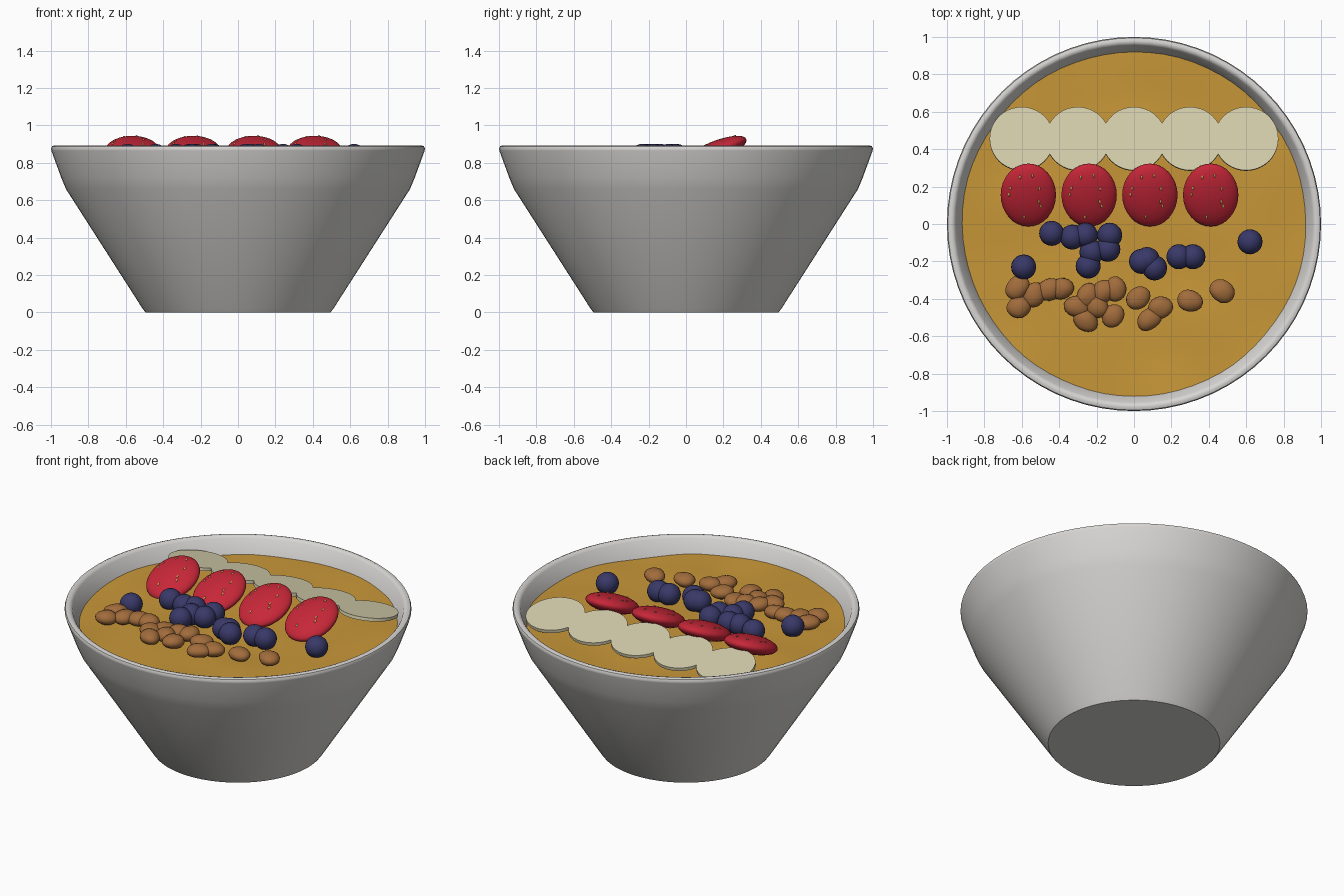
import bpy, bmesh, math, random
from mathutils import Matrix, Vector, noise

random.seed(4)
if "Cube" in bpy.data.objects:
    bpy.data.objects.remove(bpy.data.objects["Cube"])


def material(name, rgb):
    m = bpy.data.materials.new(name)
    m.use_nodes = True
    m.diffuse_color = (*rgb, 1)
    bsdf = m.node_tree.nodes["Principled BSDF"]
    bsdf.inputs["Base Color"].default_value = (*rgb, 1)
    bsdf.inputs["Roughness"].default_value = 0.5
    return m


CERAMIC = material("white ceramic", (0.68, 0.67, 0.65))
PORRIDGE = material("golden porridge", (0.58, 0.31, 0.04))
BANANA = material("banana cream", (0.68, 0.63, 0.42))
RED = material("strawberry red", (0.57, 0.02, 0.04))
SEED = material("seed tan", (0.62, 0.36, 0.09))
BLUE = material("blueberry navy", (0.04, 0.04, 0.14))
NUT = material("nut brown", (0.36, 0.15, 0.045))


def finish(bm, name, mat, angle=40):
    bmesh.ops.recalc_face_normals(bm, faces=bm.faces)
    mesh = bpy.data.meshes.new(name)
    bm.to_mesh(mesh)
    bm.free()
    mesh.materials.append(mat)
    ob = bpy.data.objects.new(name, mesh)
    bpy.context.collection.objects.link(ob)
    bpy.ops.object.select_all(action="DESELECT")
    ob.select_set(True)
    bpy.context.view_layer.objects.active = ob
    bpy.ops.object.shade_smooth_by_angle(angle=math.radians(angle))
    return ob


def lathe(profile, steps=72):
    """Spin a radius/height profile about the vertical axis."""
    bm = bmesh.new()
    vs = [bm.verts.new((r, 0, z)) for r, z in profile]
    es = [bm.edges.new(pair) for pair in zip(vs, vs[1:])]
    bmesh.ops.spin(bm, geom=vs + es, cent=(0, 0, 0), axis=(0, 0, 1),
                   angle=math.tau, steps=steps)
    bmesh.ops.remove_doubles(bm, verts=bm.verts, dist=0.0005)
    return bm


def ball(bm, place, size, segments=20, rings=12):
    """Add an ellipsoid with the given half sizes."""
    bmesh.ops.create_uvsphere(bm, u_segments=segments, v_segments=rings, radius=1,
                              matrix=place @ Matrix.Diagonal((*size, 1)))


# Bowl with flared upper wall, rounded rim and hollow inside
finish(lathe([(0, 0), (0.495, 0), (0.51, 0.02), (0.92, 0.66), (0.945, 0.72),
              (0.998, 0.865), (1.0, 0.875), (0.995, 0.888), (0.98, 0.894),
              (0.965, 0.89), (0.955, 0.88), (0.915, 0.78), (0.87, 0.66),
              (0.48, 0.06), (0, 0.06)]), "bowl", CERAMIC)

# Porridge surface with gentle waves
bm = lathe([(0.93 * i / 16, 0.79) for i in range(17)])
for v in bm.verts:
    v.co.z += 0.016 * noise.noise(Vector((v.co.x * 3, v.co.y * 3, 0.3)))
finish(bm, "porridge", PORRIDGE)

# Row of banana slices leaning back
for i in range(5):
    bm = bmesh.new()
    place = Matrix.Translation((0.3 * (i - 2), 0.455, 0.848)) @ Matrix.Rotation(math.radians(-10), 4, "X")
    bmesh.ops.create_cone(bm, cap_ends=True, segments=40, radius1=0.172,
                          radius2=0.172, depth=0.02, matrix=place)
    finish(bm, f"banana_slice_{i + 1}", BANANA)

# Row of strawberry halves leaning forward, with seeds on both sides
HALF = Vector((0.148, 0.18, 0.055))
SEEDS = [(-0.64, 0.3), (-0.7, 0.1), (0.4, 0.3), (0.38, -0.1), (0.45, -0.25),
         (-0.3, 0.65), (0.15, 0.7), (-0.15, -0.6)]
for i in range(4):
    place = (Matrix.Translation((-0.565 + 0.325 * i, 0.155, 0.86))
             @ Matrix.Rotation(math.radians(22), 4, "X"))
    bm = bmesh.new()
    ball(bm, place, HALF, 32, 20)
    finish(bm, f"strawberry_{i + 1}", RED)
    bm = bmesh.new()
    for u, w in SEEDS:
        for side in (1, -1):
            spot = Vector((u * HALF.x, w * HALF.y, side * HALF.z * math.sqrt(1 - u * u - w * w)))
            ball(bm, place @ Matrix.Translation(spot), (0.006, 0.011, 0.004), 8, 6)
    finish(bm, f"strawberry_seeds_{i + 1}", SEED)

# Scattered blueberries
BERRIES = [(-0.44, -0.05), (-0.33, -0.07), (-0.26, -0.06), (-0.13, -0.06),
           (-0.225, -0.15), (-0.14, -0.135), (-0.245, -0.225), (-0.59, -0.23),
           (0.04, -0.2), (0.07, -0.19), (0.11, -0.235), (0.24, -0.175),
           (0.315, -0.175), (0.62, -0.095)]
for i, (x, y) in enumerate(BERRIES):
    bm = bmesh.new()
    ball(bm, Matrix.Translation((x, y, 0.836)), (0.067, 0.067, 0.065))
    finish(bm, f"blueberry_{i + 1}", BLUE)

# Scattered lumpy nuts
NUTS = [(-0.62, -0.34), (-0.615, -0.445), (-0.535, -0.38), (-0.45, -0.35),
        (-0.385, -0.345), (-0.25, -0.385), (-0.305, -0.44), (-0.26, -0.515),
        (-0.2, -0.44), (-0.16, -0.36), (-0.1, -0.35), (-0.11, -0.49),
        (0.02, -0.4), (0.14, -0.445), (0.08, -0.51), (0.3, -0.41), (0.47, -0.36)]
for i, (x, y) in enumerate(NUTS):
    bm = bmesh.new()
    place = Matrix.Translation((x, y, 0.825)) @ Matrix.Rotation(random.uniform(0, math.pi), 4, "Z")
    ball(bm, place, (0.07, 0.058, 0.04), 16, 10)
    for v in bm.verts:
        lump = 1 + 0.12 * noise.noise(v.co * 14)
        v.co = place.translation + (v.co - place.translation) * lump
    finish(bm, f"nut_{i + 1}", NUT, 60)
